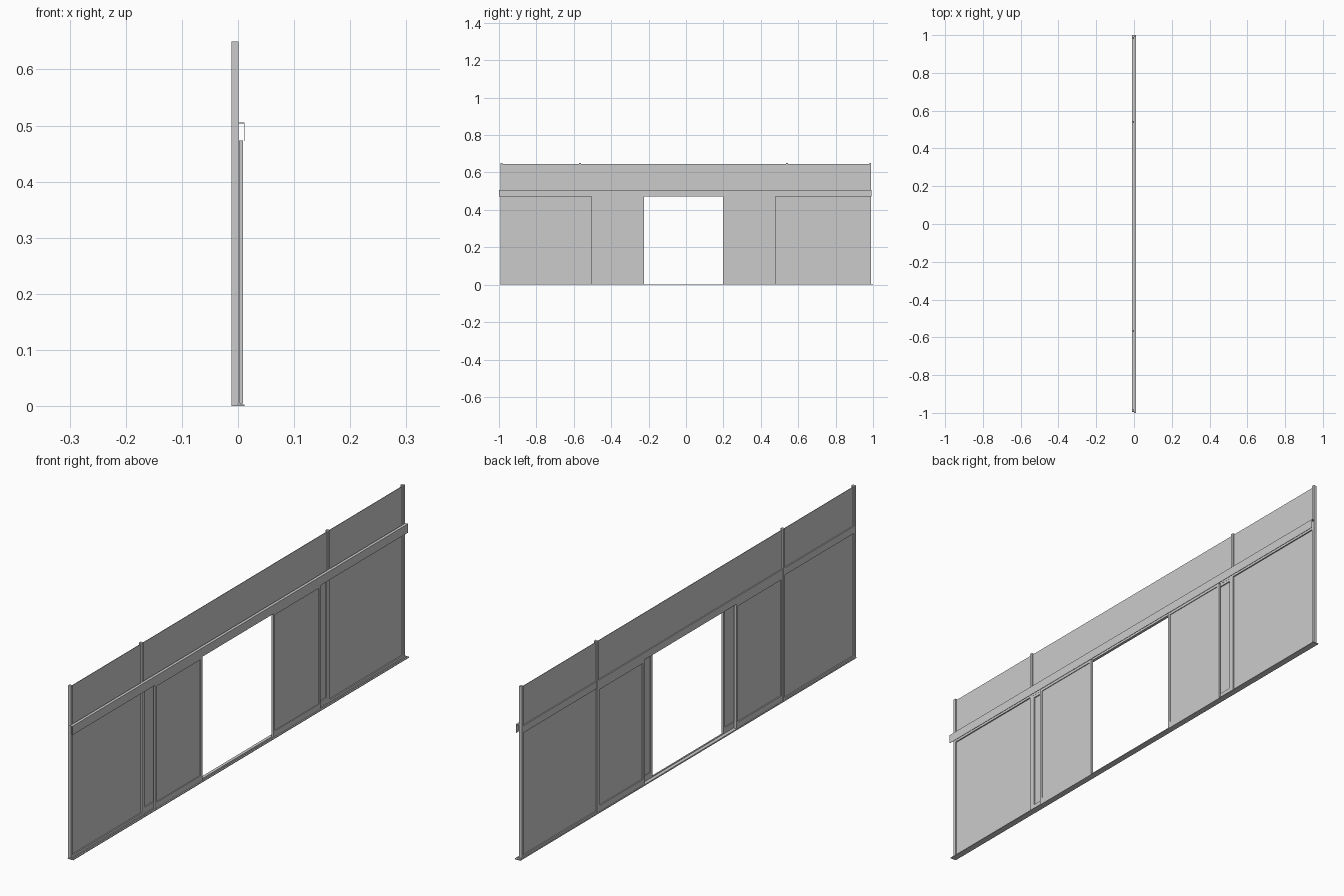
import bpy, bmesh
from mathutils import Matrix, Vector

if "Cube" in bpy.data.objects:
    bpy.data.objects.remove(bpy.data.objects["Cube"])


def make(name, boxes):
    """One object from a list of boxes (x0, x1, y0, y1, z0, z1)."""
    bm = bmesh.new()
    for x0, x1, y0, y1, z0, z1 in boxes:
        centre = Vector((x0 + x1, y0 + y1, z0 + z1)) / 2
        size = Matrix.Diagonal((x1 - x0, y1 - y0, z1 - z0, 1))
        bmesh.ops.create_cube(bm, size=1, matrix=Matrix.Translation(centre) @ size)
    mesh = bpy.data.meshes.new(name)
    bm.to_mesh(mesh)
    bm.free()
    ob = bpy.data.objects.new(name, mesh)
    bpy.context.collection.objects.link(ob)
    return ob


def leaf(name, x, y, z, stile=0.01, bottom=0.022, top=0.01):
    """Framed glass leaf: two stiles, two rails and a thin central pane."""
    (x0, x1), (y0, y1), (z0, z1) = x, y, z
    make(name + "_frame", [
        (x0, x1, y0, y0 + stile, z0, z1),
        (x0, x1, y1 - stile, y1, z0, z1),
        (x0, x1, y0 + stile, y1 - stile, z0, z0 + bottom),
        (x0, x1, y0 + stile, y1 - stile, z1 - top, z1)])
    xm = (x0 + x1) / 2
    make(name + "_glass", [(xm - 0.001, xm + 0.001, y0 + stile, y1 - stile,
                            z0 + bottom, z1 - top)])


FIXED = (-0.0115, 0.0005)    # depth of fixed framing
SLIDE = (0.0015, 0.009)      # depth of sliding leaves
SILL, RAIL, RAIL_TOP, TOP = 0.005, 0.473, 0.505, 0.65
POSTS = [-0.987, -0.566, 0.54, 0.985]
HALF = 0.005

# floor track: base plate with two low guide ribs
make("floor_track", [(-0.0115, 0.0115, -0.995, 1.0, 0, 0.003),
                     (-0.0115, 0.0, -0.993, 0.993, 0.003, SILL),
                     (0.004, 0.0065, -0.993, 0.993, 0.003, SILL)])

# full-height posts
for i, y in enumerate(POSTS):
    make(f"post_{i + 1}", [(*FIXED, y - HALF, y + HALF, SILL, TOP)])

# bays between posts: transom rail and upper glass
for i, (a, b) in enumerate(zip(POSTS, POSTS[1:])):
    a, b = a + HALF, b - HALF
    make(f"transom_rail_{i + 1}", [(-0.0105, 0.0, a, b, RAIL, RAIL_TOP - 0.005)])
    make(f"upper_glass_{i + 1}", [(-0.0065, -0.0045, a, b, RAIL_TOP - 0.005, 0.646)])

# outer fixed panes with a low bottom rail
for name, a, b in (("left", POSTS[0], POSTS[1]), ("right", POSTS[2], POSTS[3])):
    a, b = a + HALF, b - HALF
    make(name + "_bottom_rail", [(-0.0105, 0.0, a, b, SILL, 0.013)])
    make(name + "_outer_glass", [(-0.0065, -0.0045, a, b, 0.013, RAIL)])

# fixed side panels next to the opening
leaf("left_side_panel", (-0.0105, -0.0005), (POSTS[1] + HALF, -0.285), (SILL, RAIL))
leaf("right_side_panel", (-0.0105, -0.0005), (0.26, POSTS[2] - HALF), (SILL, RAIL))

# sliding doors, partly open
leaf("left_sliding_door", SLIDE, (-0.505, -0.225), (SILL, RAIL))
leaf("right_sliding_door", SLIDE, (0.198, 0.478), (SILL, RAIL))

# open-ended header cover over the sliding track
make("header_cover", [(0.0005, 0.0115, -1.0, 0.993, RAIL_TOP - 0.001, RAIL_TOP),
                      (0.0105, 0.0115, -1.0, 0.993, RAIL - 0.001, RAIL_TOP - 0.001)])
